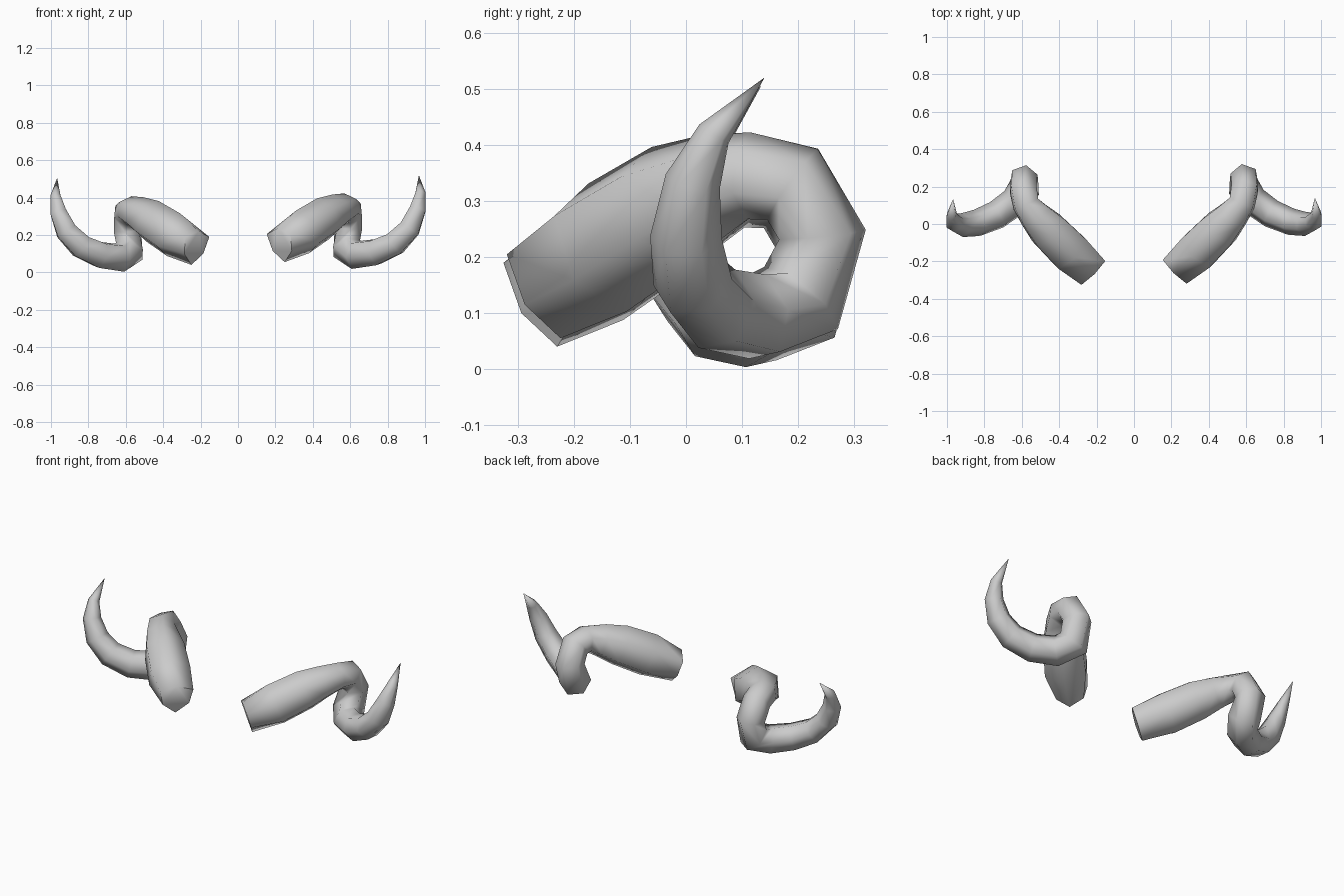
import bpy, bmesh, math
from mathutils import Vector

if "Cube" in bpy.data.objects:
    bpy.data.objects.remove(bpy.data.objects["Cube"])

SIDES = 6
# centre line of one horn: x, y, z, radius (base to tip)
PATH = [
    (.228, -.245, .155, .104),
    (.345, -.14, .217, .124),
    (.455, -.03, .287, .118),
    (.525, .045, .325, .096),
    (.578, .112, .345, .078),
    (.592, .19, .33, .078),
    (.59, .243, .24, .079),
    (.582, .205, .127, .086),
    (.635, .127, .094, .081),
    (.735, .055, .108, .077),
    (.84, .012, .155, .072),
    (.918, .0, .235, .064),
    (.960, .012, .335, .050),
    (.975, .05, .42, .031),
    (.967, .14, .52, .0),
]


def make_horn(name, side, offset):
    bm = bmesh.new()
    pts = [Vector(p[:3]) for p in PATH]
    normal = Vector((0, 0, -1))
    rings = []
    for i, p in enumerate(pts[:-1]):
        # the base cut is nearly vertical; other rings follow the path
        if i == 0:
            t = Vector((.7, .7, .3)).normalized()
        else:
            t = ((pts[i + 1] - p).normalized() + (p - pts[i - 1]).normalized()).normalized()
        normal = (normal - t * normal.dot(t)).normalized()
        binormal = t.cross(normal)
        ring = []
        for k in range(SIDES):
            a = 2 * math.pi * k / SIDES
            r = PATH[i][3]
            if i == 0 and k % 2:      # slightly three-cornered base
                r *= .8
            v = p + (normal * math.cos(a) + binormal * math.sin(a)) * r
            ring.append(bm.verts.new((v.x * side, v.y, v.z)))
        rings.append(ring)
    for a, b in zip(rings, rings[1:]):
        for k in range(SIDES):
            n = (k + 1) % SIDES
            bm.faces.new((a[k], a[n], b[n], b[k]))
    # pointed tip and closed base
    tip = bm.verts.new((pts[-1].x * side, pts[-1].y, pts[-1].z))
    for k in range(SIDES):
        bm.faces.new((rings[-1][k], rings[-1][(k + 1) % SIDES], tip))
    bm.faces.new(rings[0])
    bmesh.ops.recalc_face_normals(bm, faces=bm.faces)
    me = bpy.data.meshes.new(name)
    bm.to_mesh(me)
    bm.free()
    ob = bpy.data.objects.new(name, me)
    ob.location = offset
    bpy.context.collection.objects.link(ob)
    bpy.ops.object.select_all(action='DESELECT')
    ob.select_set(True)
    bpy.context.view_layer.objects.active = ob
    bpy.ops.object.shade_smooth_by_angle(angle=math.radians(75))
    return ob


# pair of curled horns, the left one sits slightly lower
make_horn("right_horn", 1, (0, 0, 0))
make_horn("left_horn", -1, (0, -.006, -.015))
